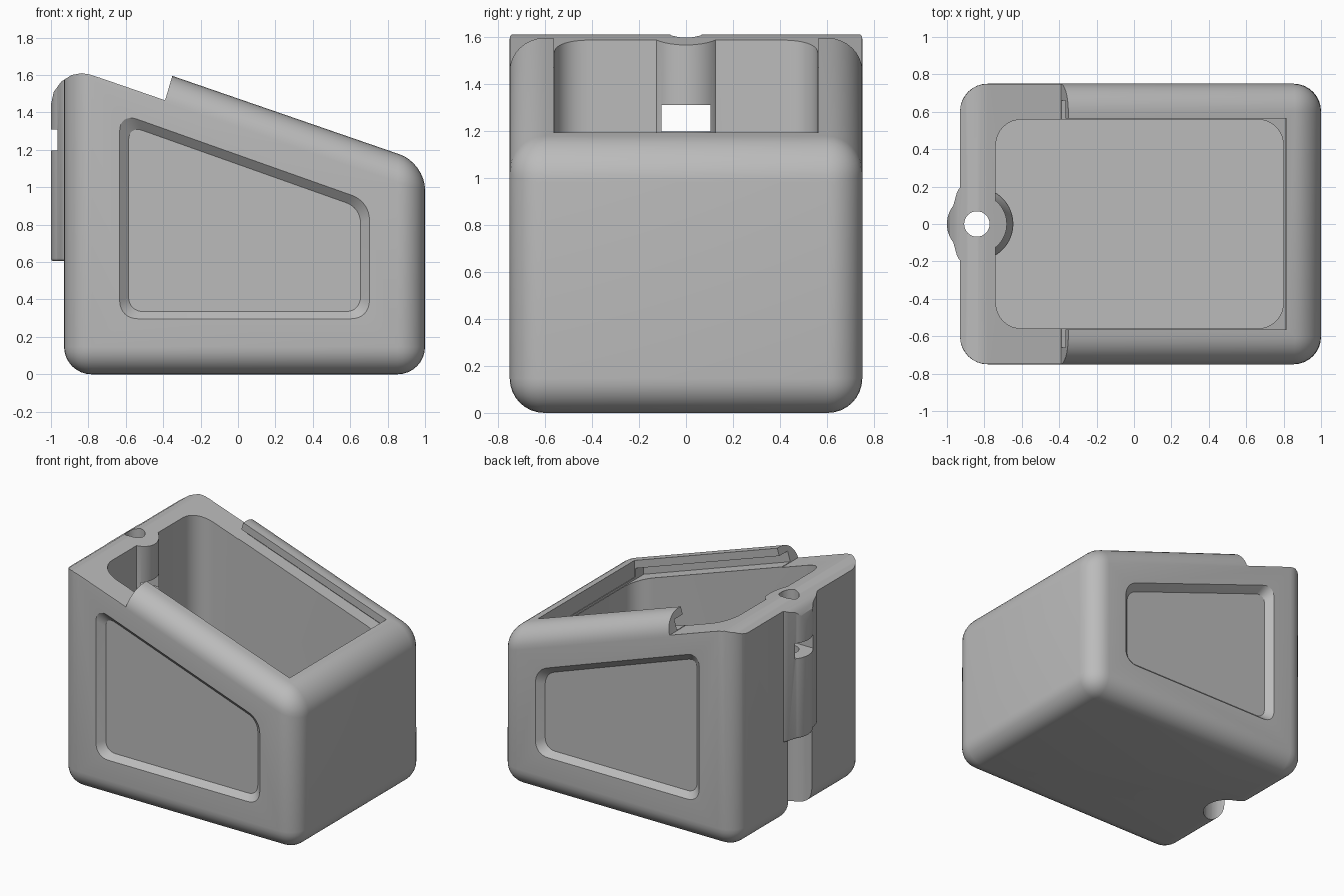
import bpy, bmesh, math
from mathutils import Vector

if "Cube" in bpy.data.objects:
    bpy.data.objects.remove(bpy.data.objects["Cube"], do_unlink=True)

grey = bpy.data.materials.new("plain_grey")
grey.use_nodes = True
COLOUR = (0.5, 0.5, 0.5, 1)
grey.diffuse_color = COLOUR
grey.node_tree.nodes["Principled BSDF"].inputs["Base Color"].default_value = COLOUR

SLOPE = 0.345
SCREW_X = -0.84


def rail_z(x):
    return 1.595 - SLOPE * (x + 0.35)


def deck_z(x):
    return 1.465 - SLOPE * (x + 0.39)


def rounded(points, r, steps=8):
    """Replace each corner of a polygon with a curve."""
    out = []
    for i, p in enumerate(points):
        p = Vector(p)
        a = p + (Vector(points[i - 1]) - p).normalized() * r
        b = p + (Vector(points[(i + 1) % len(points)]) - p).normalized() * r
        for k in range(steps + 1):
            t = k / steps
            w = 0.83 * 2 * t * (1 - t)
            u, v = (1 - t) ** 2, t ** 2
            out.append((a * u + p * w + b * v) / (u + w + v))
    return out


def arc(r, start, end, steps=32):
    angles = [math.radians(start + (end - start) * k / steps) for k in range(steps + 1)]
    return [(SCREW_X + r * math.cos(a), r * math.sin(a)) for a in angles]


def loft(name, low, high, d0, d1, axis="z"):
    """Solid between two matching outlines along z, or along y for side outlines."""
    bm = bmesh.new()

    def ring(points, d):
        return [bm.verts.new((p[0], p[1], d) if axis == "z" else (p[0], d, p[1])) for p in points]

    a, b = ring(low, d0), ring(high, d1)
    bm.faces.new(a)
    bm.faces.new(b)
    for i in range(len(a)):
        j = (i + 1) % len(a)
        bm.faces.new((a[i], a[j], b[j], b[i]))
    bmesh.ops.recalc_face_normals(bm, faces=bm.faces)
    mesh = bpy.data.meshes.new(name)
    bm.to_mesh(mesh)
    bm.free()
    ob = bpy.data.objects.new(name, mesh)
    bpy.context.collection.objects.link(ob)
    mesh.materials.append(grey)
    return ob


def prism(name, points, d0, d1, axis="z"):
    return loft(name, points, points, d0, d1, axis)


def apply(ob, mod):
    bpy.context.view_layer.objects.active = ob
    bpy.ops.object.modifier_apply(modifier=mod.name)


def bevel(ob, width, steps):
    mod = ob.modifiers.new("round", "BEVEL")
    mod.width, mod.segments = width, steps
    mod.limit_method, mod.angle_limit = "ANGLE", math.radians(50)
    apply(ob, mod)


def combine(ob, tool, operation):
    mod = ob.modifiers.new("combine", "BOOLEAN")
    mod.object, mod.operation, mod.solver = tool, operation, "EXACT"
    apply(ob, mod)
    bpy.data.objects.remove(tool, do_unlink=True)


# Rounded outer block with a slanted top
side = [(-0.93, 0), (1, 0), (1, rail_z(1)), (-0.93, rail_z(-0.93))]
body = prism("base_body", side, -0.75, 0.75, "y")
bevel(body, 0.147, 8)

# Deep cavity
plan = [(-0.74, -0.56), (0.8, -0.56), (0.8, 0.56), (-0.74, 0.56)]
combine(body, prism("cavity", rounded(plan, 0.15), 0.2, 2), "DIFFERENCE")

# Screw housing inside the cavity, tapering into the post
wide, narrow = arc(0.195, -90, 90), arc(0.16, -90, 90)
combine(body, prism("housing", wide, 0.1, 0.62), "UNION")
combine(body, loft("housing_taper", wide, narrow, 0.615, 0.7), "UNION")

# Screw post, bulging out of the back wall with flared sides
flare = [(-0.9, -0.2), (-0.93, -0.2), (-0.948, -0.165)]
outline = arc(0.16, 142, 218)[::-1]
outline = flare + outline + [(x, -y) for x, y in flare[::-1]]
bulge = prism("bulge", outline, 0.605, 2)
bevel(bulge, 0.03, 4)
combine(body, bulge, "UNION")
combine(body, prism("post", arc(0.16, -90, 90), 0.6, 1.95), "UNION")

# Trim the rear deck below the rails and round its back corner
trim = [(-1.01, -0.1), (1.1, -0.1), (1.1, 1.9), (-0.26, 1.9), (-0.39, 1.465),
        (-0.74, deck_z(-0.74)), (-0.79, 1.602), (-0.835, 1.61), (-0.89, 1.6),
        (-0.945, 1.565), (-0.985, 1.51), (-1.003, 1.43)]
combine(body, prism("deck_trim", trim, -1, 1, "y"), "INTERSECT")


# Mouth between the rails, and the grooves under their lips
def slanted(name, x0, x1, low, high, half):
    pts = [(x0, deck_z(x0) + low), (x1, deck_z(x1) + low),
           (x1, deck_z(x1) + high), (x0, deck_z(x0) + high)]
    return prism(name, pts, -half, half, "y")


combine(body, slanted("mouth", -0.6, 0.815, 0.02, 0.4, 0.563), "DIFFERENCE")
combine(body, slanted("grooves", -0.5, 0.807, 0.004, 0.085, 0.66), "DIFFERENCE")

# Screw hole, open counterbore below and window through the post
combine(body, prism("screw_hole", arc(0.068, 0, 348.75, 31), -0.2, 2), "DIFFERENCE")
combine(body, prism("counterbore", arc(0.165, 0, 348.75, 31), -0.2, 0.6), "DIFFERENCE")
window = [(-1.2, -0.105), (-0.6, -0.105), (-0.6, 0.105), (-1.2, 0.105)]
combine(body, prism("window", window, 1.197, 1.31), "DIFFERENCE")

# Sunken side panels with sloped edges
rim = rounded([(-0.635, 0.295), (0.705, 0.295), (0.705, 0.925), (-0.635, 1.4)], 0.1)
bed = rounded([(-0.585, 0.335), (0.655, 0.335), (0.655, 0.89), (-0.585, 1.33)], 0.08)
for s in (-1, 1):
    combine(body, loft("panel", rim, bed, s * 0.752, s * 0.705, "y"), "DIFFERENCE")

bpy.ops.object.select_all(action="DESELECT")
body.select_set(True)
bpy.context.view_layer.objects.active = body
bpy.ops.object.shade_smooth_by_angle(angle=math.radians(30))
